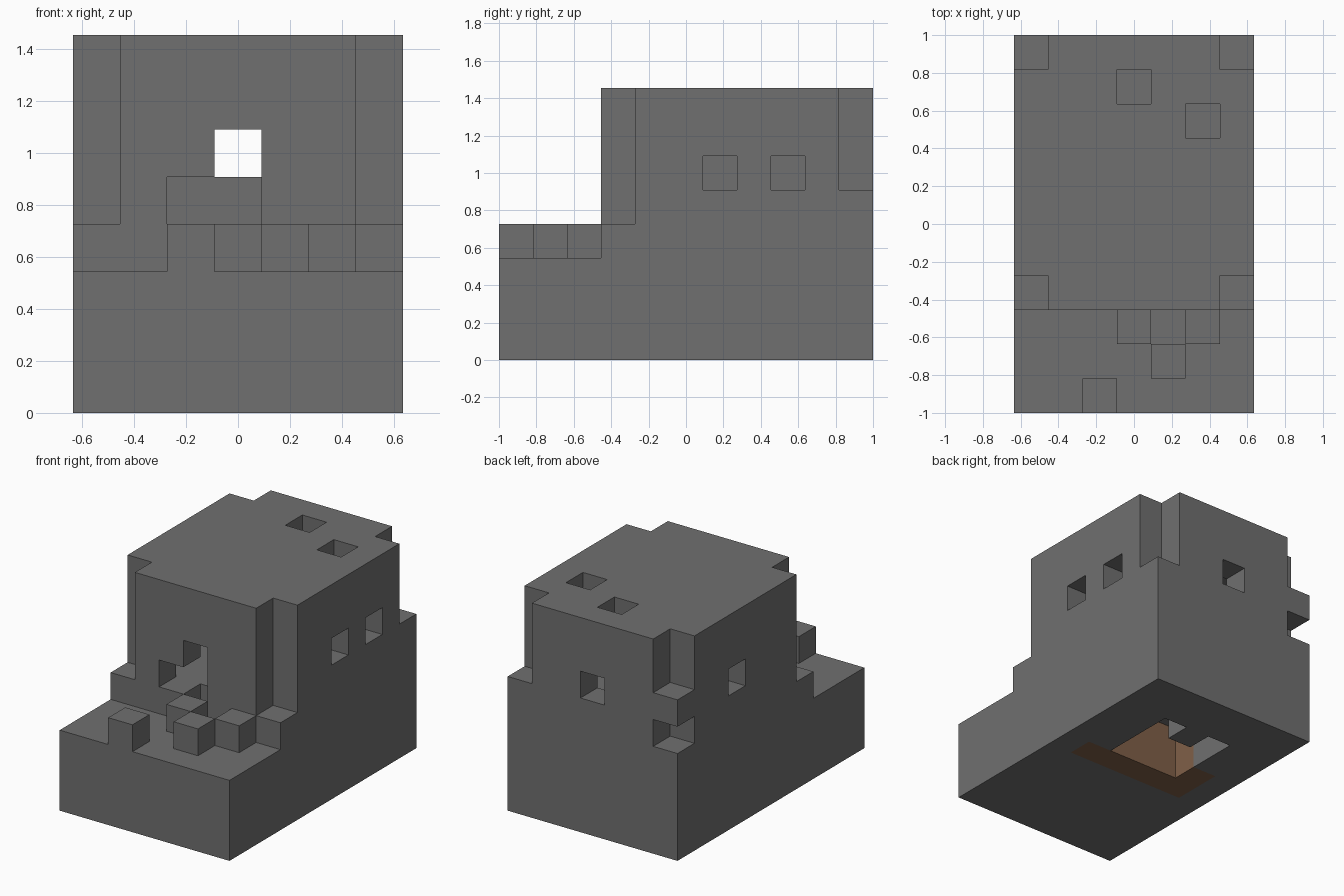
import bpy
import bmesh
from itertools import product
from mathutils import Vector

cube = bpy.data.objects.get("Cube")
if cube:
    bpy.data.objects.remove(cube, do_unlink=True)

# The model is a block grid: 7 wide, 11 deep, 8 high
NX, NY, NZ = 7, 11, 8
UNIT = 2 / NY


def material(name, rgb):
    mat = bpy.data.materials.new(name)
    mat.use_nodes = True
    color = (*rgb, 1)
    mat.diffuse_color = color
    mat.node_tree.nodes["Principled BSDF"].inputs["Base Color"].default_value = color
    return mat


stone = material("stone_grey", (0.16, 0.16, 0.16))
wood = material("wood_brown", (0.216, 0.117, 0.065))


def block(x, y, z):
    """Cells in inclusive ranges; a single number is a range of one."""
    spans = [(r, r) if isinstance(r, int) else r for r in (x, y, z)]
    return set(product(*[range(a, b + 1) for a, b in spans]))


# Buried timber, an L-shaped wall
timber = block((1, 5), 5, (0, 1)) | block(1, 6, (0, 1))

# Ground slab with a cellar open at the bottom
cellar = block((2, 4), (6, 8), (0, 1)) - block(3, 8, 0)
ground = block((0, 6), (0, 10), (0, 2)) - cellar - timber

# Floor of the house, with a pit at the doorway
floor = block((0, 6), (3, 10), 3) - block(3, 3, 3)

# Hollow walls with cut corners, doorway and windows
walls = block((0, 6), (3, 10), (4, 6)) - block((1, 5), (4, 9), (4, 6))
roof = block((0, 6), (3, 10), 7)
corners = (block(0, 3, (4, 7)) | block(6, 3, (4, 7))
           | block(6, 10, (5, 7)) | block(0, 10, (6, 7)) | block(0, 10, 4))
doorway = block(3, 3, (4, 5)) | block(2, 3, 4)
windows = block(6, 6, 5) | block(6, 8, 5) | block(0, 7, 5) | block(3, 10, 5)
skylights = block(3, 9, 7) | block(5, 8, 7)
walls -= corners | doorway | windows
roof -= corners | skylights

# Loose blocks in front of the house
rubble = block(2, 0, 3) | block(4, 1, 3) | block(3, 2, 3) | block(5, 2, 3)

parts = {
    "buried_timber": (timber, wood),
    "ground": (ground, stone),
    "house_floor": (floor, stone),
    "house_walls": (walls, stone),
    "house_roof": (roof, stone),
    "front_blocks": (rubble, stone),
}
solid = set().union(*[cells for cells, _ in parts.values()])


def build(name, cells, mat):
    """Draw only the block faces that touch open space."""
    bm = bmesh.new()
    for cell in sorted(cells):
        for axis, side in product(range(3), (0, 1)):
            beside = list(cell)
            beside[axis] += 2 * side - 1
            if tuple(beside) in solid:
                continue
            u, v = (axis + 1) % 3, (axis + 2) % 3
            corners = []
            for du, dv in ((0, 0), (1, 0), (1, 1), (0, 1)):
                p = Vector(cell)
                p[axis] += side
                p[u] += du
                p[v] += dv
                corners.append((p - Vector((NX / 2, NY / 2, 0))) * UNIT)
            if side == 0:
                corners.reverse()
            bm.faces.new([bm.verts.new(c) for c in corners])
    bmesh.ops.remove_doubles(bm, verts=bm.verts, dist=UNIT / 100)
    mesh = bpy.data.meshes.new(name)
    bm.to_mesh(mesh)
    bm.free()
    mesh.materials.append(mat)
    bpy.context.collection.objects.link(bpy.data.objects.new(name, mesh))


for name, (cells, mat) in parts.items():
    build(name, cells, mat)
